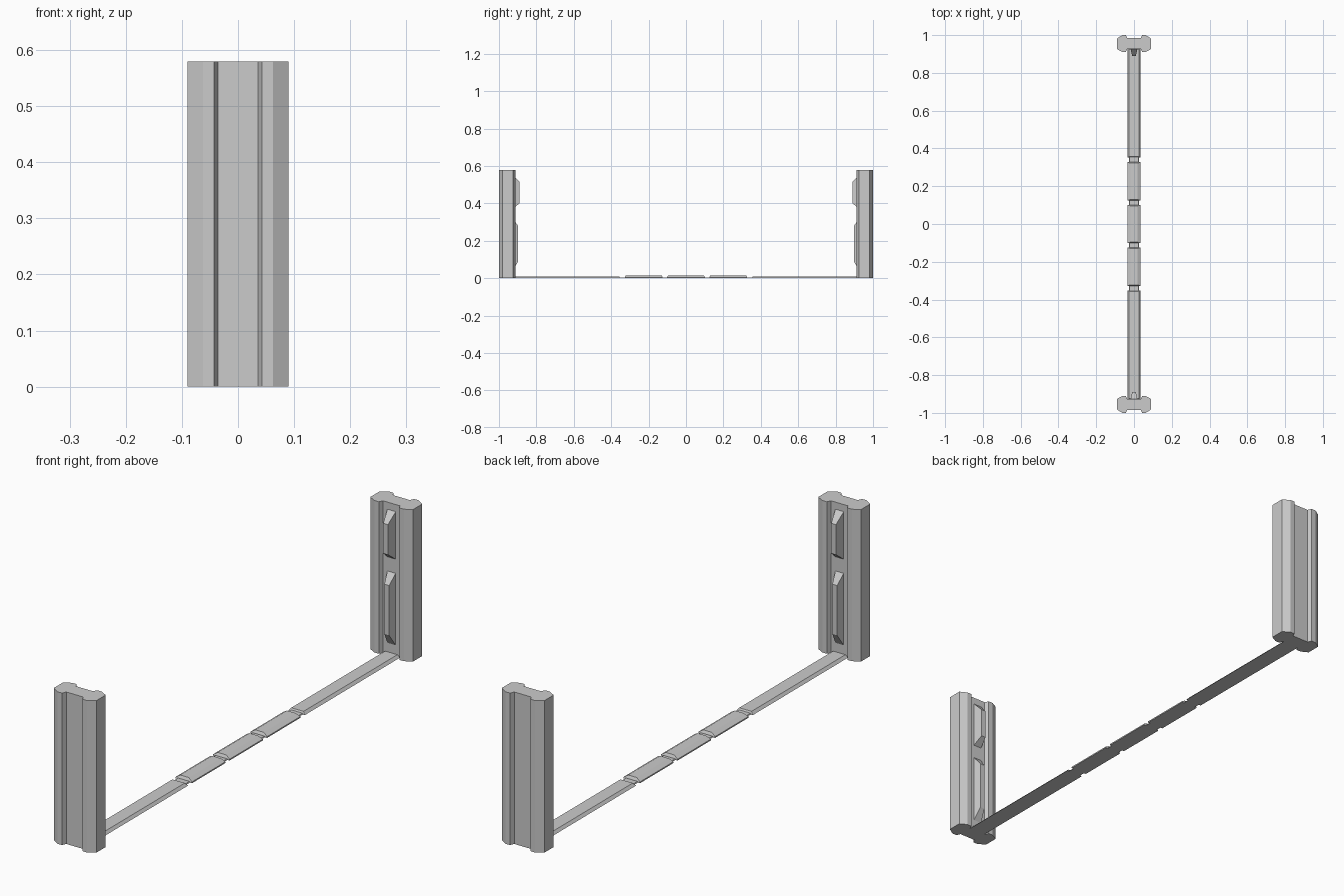
import bpy

if "Cube" in bpy.data.objects:
    bpy.data.objects.remove(bpy.data.objects["Cube"])

HEIGHT = 0.58


def add_mesh(name, verts, faces):
    mesh = bpy.data.meshes.new(name)
    mesh.from_pydata(verts, [], faces)
    mesh.update()
    obj = bpy.data.objects.new(name, mesh)
    bpy.context.collection.objects.link(obj)
    return obj


def loft(name, bottom, top):
    """Closed solid between two matching counter-clockwise loops."""
    n = len(bottom)
    faces = [tuple(reversed(range(n))), tuple(range(n, 2 * n))]
    faces += [(i, (i + 1) % n, n + (i + 1) % n, n + i) for i in range(n)]
    return add_mesh(name, bottom + top, faces)


def bar(name, y0, y1, wide, narrow, z0, z1, inset):
    """Block whose top is narrower in x and inset at both ends."""
    def ring(w, a, b, z):
        return [(-w, a, z), (w, a, z), (w, b, z), (-w, b, z)]
    return loft(name, ring(wide, y0, y1, z0), ring(narrow, y0 + inset, y1 - inset, z1))


# Post cross-section: two chamfered lobes joined by a thinner web
half = [(0.036, 0.926), (0.043, 0.911), (0.062, 0.911), (0.09, 0.926),
        (0.09, 0.982), (0.062, 1.0), (0.043, 1.0), (0.036, 0.984)]
back_profile = half + [(-x, y) for x, y in reversed(half)]

for side, label in ((1, "back"), (-1, "front")):
    # Rotating by half a turn keeps the winding for the opposite post
    def place(x, y, z):
        return (x * side, y * side, z)

    loft(label + "_post", [place(x, y, 0) for x, y in back_profile],
         [place(x, y, HEIGHT) for x, y in back_profile])

    # Sloped raised blocks on the inner face: base z range, tip z range, tip y
    for part, b0, b1, t0, t1, tip in (("lower", 0.04, 0.32, 0.09, 0.28, 0.897),
                                      ("upper", 0.37, 0.555, 0.40, 0.515, 0.89)):
        base = [place(x, 0.928, z) for x, z in
                ((-0.018, b0), (0.018, b0), (0.018, b1), (-0.018, b1))]
        face = [place(x, tip, z) for x, z in
                ((-0.010, t0), (0.010, t0), (0.010, t1), (-0.010, t1))]
        loft(f"{label}_{part}_block", base, face)

    # Long floor strip
    y0, y1 = sorted((side * 0.352, side * 0.93))
    bar(label + "_floor_strip", y0, y1, 0.035, 0.026, 0, 0.01, 0.006)

# Narrow base visible in the gaps between the floor segments
bar("floor_base", -0.36, 0.36, 0.026, 0.024, 0, 0.004, 0)

# Three raised middle segments
for i, y in enumerate((-0.226, 0, 0.226)):
    bar(f"floor_segment_{i + 1}", y - 0.101, y + 0.101, 0.035, 0.035, 0, 0.005, 0)
    bar(f"floor_segment_cap_{i + 1}", y - 0.101, y + 0.101, 0.035, 0.018, 0.005, 0.015, 0.005)
